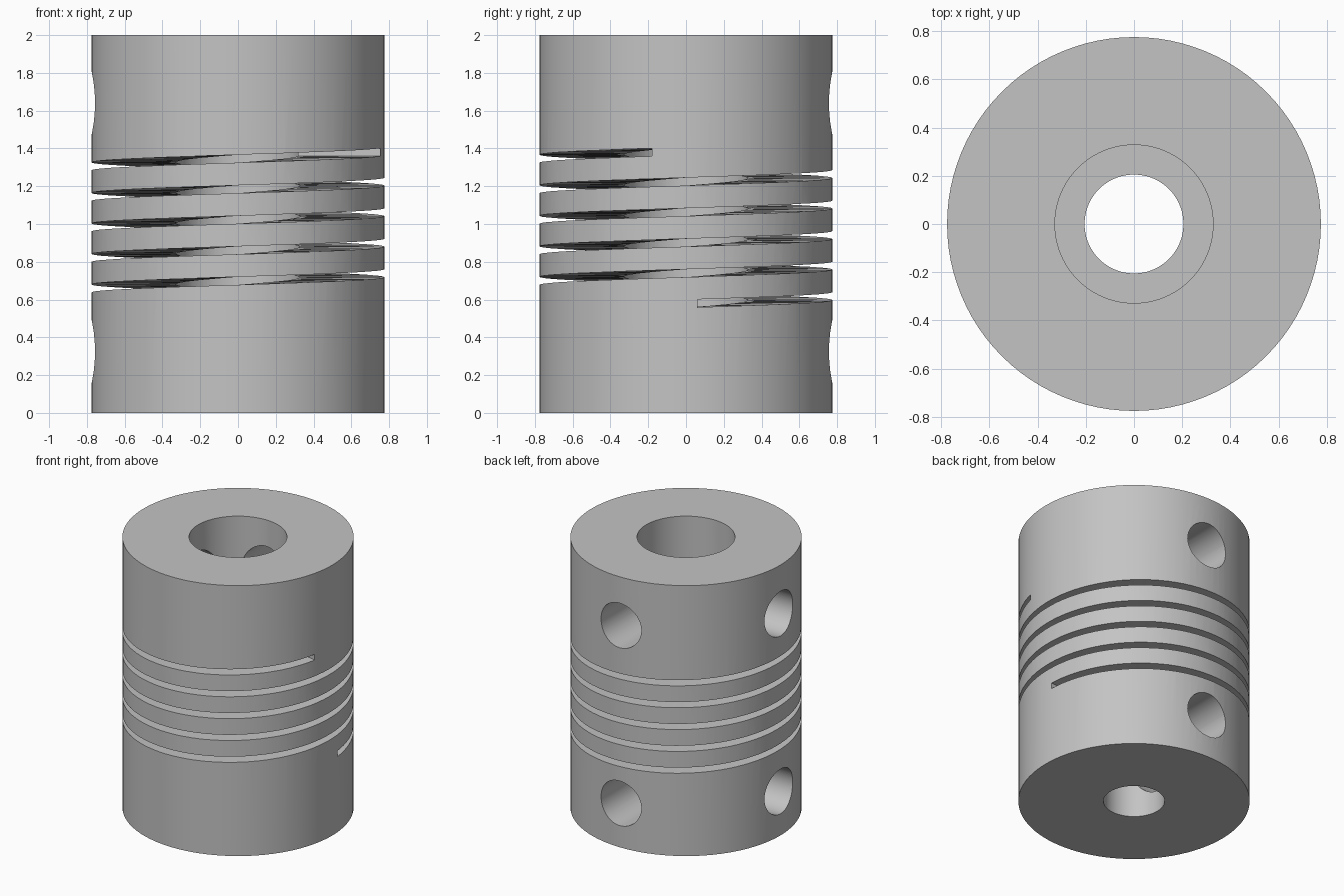
import bpy, bmesh, math
from mathutils import Matrix

cube = bpy.data.objects.get("Cube")
if cube:
    bpy.data.objects.remove(cube, do_unlink=True)

SIDES = 96
OUTER, WIDE_BORE, NARROW_BORE = 0.775, 0.328, 0.205
HEIGHT, STEP = 2.0, 0.52

metal = bpy.data.materials.new("plain grey metal")
metal.use_nodes = True
grey = (0.55, 0.55, 0.55, 1)
metal.diffuse_color = grey
metal.node_tree.nodes["Principled BSDF"].inputs["Base Color"].default_value = grey


def make_object(name, bm):
    bmesh.ops.recalc_face_normals(bm, faces=bm.faces)
    mesh = bpy.data.meshes.new(name)
    bm.to_mesh(mesh)
    bm.free()
    obj = bpy.data.objects.new(name, mesh)
    bpy.context.collection.objects.link(obj)
    mesh.materials.append(metal)
    return obj


def bridge(bm, a, b):
    """Join two closed loops of vertices with quads."""
    for i in range(len(a)):
        j = (i + 1) % len(a)
        bm.faces.new((a[i], a[j], b[j], b[i]))


def section(bm, profile, angle, lift=0):
    """Place a radius/height profile at an angle around the axis."""
    return [bm.verts.new((r * math.cos(angle), r * math.sin(angle), z + lift))
            for r, z in profile]


# Body: sleeve with a stepped bore, turned around the axis
bm = bmesh.new()
profile = [(OUTER, 0), (OUTER, HEIGHT), (WIDE_BORE, HEIGHT),
           (WIDE_BORE, STEP), (NARROW_BORE, STEP), (NARROW_BORE, 0)]
rings = [section(bm, profile, math.tau * i / SIDES) for i in range(SIDES)]
for i in range(SIDES):
    bridge(bm, rings[i], rings[(i + 1) % SIDES])
body = make_object("coupling_body", bm)

# Spiral slot cutter: rectangular section swept up a helix into the bore
bm = bmesh.new()
start, end = math.radians(4.5), math.radians(4 * 360 + 346.5)
z_start, z_end, half = 0.58, 1.38, 0.021
slot = [(0.26, -half), (0.9, -half), (0.9, half), (0.26, half)]
steps = 400
sections = []
for i in range(steps + 1):
    t = i / steps
    sections.append(section(bm, slot, start + (end - start) * t,
                            z_start + (z_end - z_start) * t))
for a, b in zip(sections, sections[1:]):
    bridge(bm, a, b)
bm.faces.new(sections[0])
bm.faces.new(sections[-1])
bmesh.ops.triangulate(bm, faces=bm.faces)
cutters = [make_object("spiral_slot_cutter", bm)]

# Set screw hole cutters: two at each end, on the back and right sides
for z in (0.325, 1.64):
    for turn in (0, 90):
        bm = bmesh.new()
        place = (Matrix.Translation((0, 0, z))
                 @ Matrix.Rotation(math.radians(turn), 4, "Z")
                 @ Matrix.Translation((0, 0.5, 0))
                 @ Matrix.Rotation(math.radians(90), 4, "X"))
        bmesh.ops.create_cone(bm, cap_ends=True, segments=48, radius1=0.165,
                              radius2=0.165, depth=1, matrix=place)
        cutters.append(make_object("screw_hole_cutter", bm))

# Cut the slot and holes, then remove the cutters
bpy.context.view_layer.objects.active = body
for cutter in cutters:
    cutter.hide_render = True
    mod = body.modifiers.new("cut", "BOOLEAN")
    mod.operation = "DIFFERENCE"
    mod.solver = "EXACT"
    mod.object = cutter
    bpy.ops.object.modifier_apply(modifier=mod.name)
    bpy.data.objects.remove(cutter, do_unlink=True)

bpy.ops.object.select_all(action="DESELECT")
body.select_set(True)
bpy.ops.object.shade_smooth_by_angle(angle=math.radians(30))
